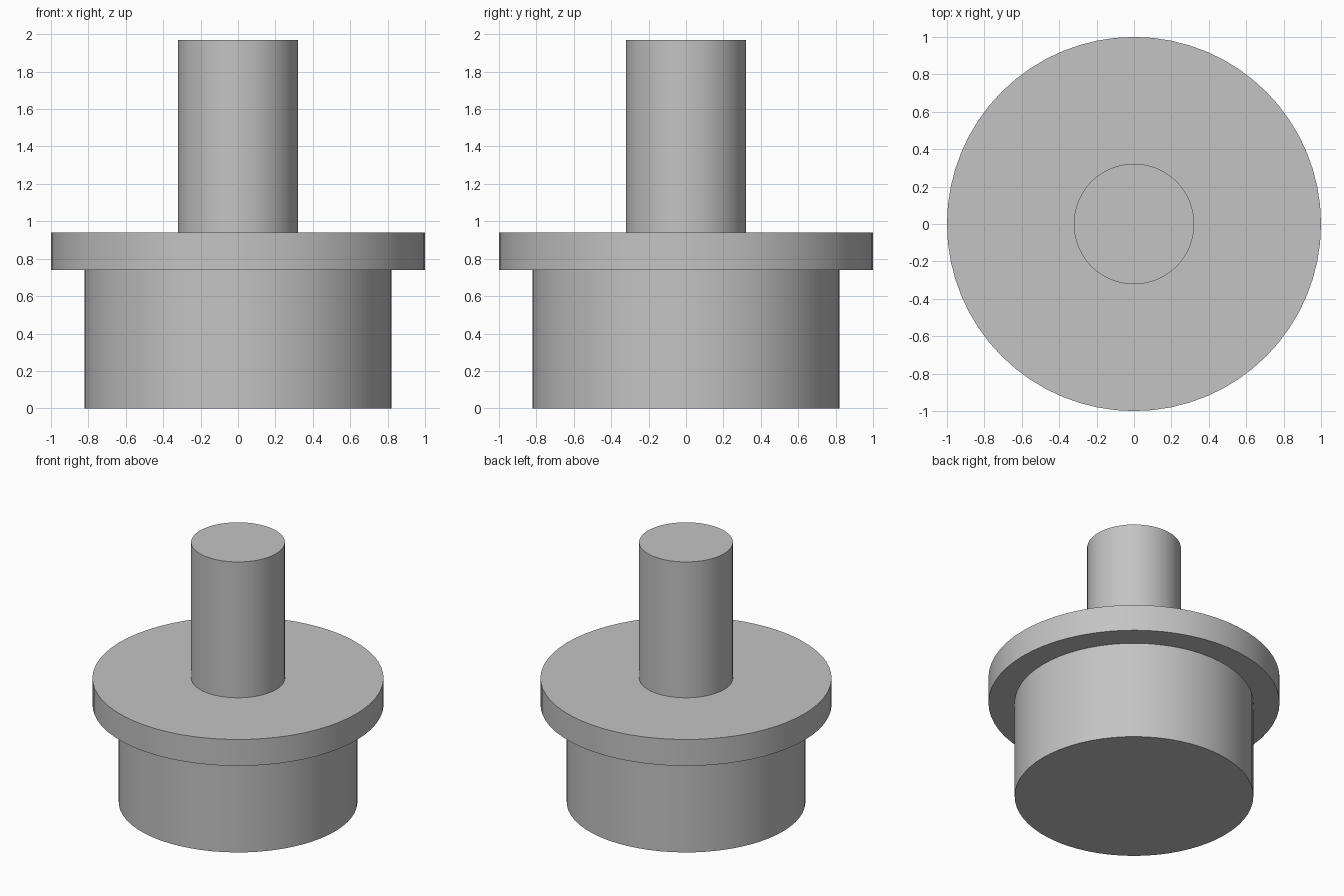
import bpy
import bmesh
import math

if "Cube" in bpy.data.objects:
    bpy.data.objects.remove(bpy.data.objects["Cube"])

SIDES = 64

# Stepped profile as (radius, height), bottom to top: base, flange, shaft
PROFILE = [(0.82, 0.0), (0.82, 0.74), (1.0, 0.74), (1.0, 0.94),
           (0.322, 0.94), (0.322, 1.97)]

metal = bpy.data.materials.new("plain_grey")
metal.diffuse_color = (0.55, 0.55, 0.55, 1.0)
metal.use_nodes = True
metal.node_tree.nodes["Principled BSDF"].inputs["Base Color"].default_value = metal.diffuse_color


def lathe(name, profile, material):
    """Revolve a profile around z and close both ends with flat caps."""
    bm = bmesh.new()
    angles = [2 * math.pi * i / SIDES for i in range(SIDES)]
    rings = [[bm.verts.new((r * math.cos(a), r * math.sin(a), z)) for a in angles]
             for r, z in profile]
    for low, high in zip(rings, rings[1:]):
        for i in range(SIDES):
            j = (i + 1) % SIDES
            bm.faces.new((low[i], low[j], high[j], high[i]))
    bm.faces.new(rings[0][::-1])
    bm.faces.new(rings[-1])
    mesh = bpy.data.meshes.new(name)
    bm.to_mesh(mesh)
    bm.free()
    mesh.materials.append(material)
    obj = bpy.data.objects.new(name, mesh)
    bpy.context.collection.objects.link(obj)
    return obj


# One solid turned body: wide base, flange and narrow shaft
body = lathe("flanged_shaft", PROFILE, metal)
bpy.context.view_layer.objects.active = body
body.select_set(True)
bpy.ops.object.shade_smooth_by_angle(angle=math.radians(30))
